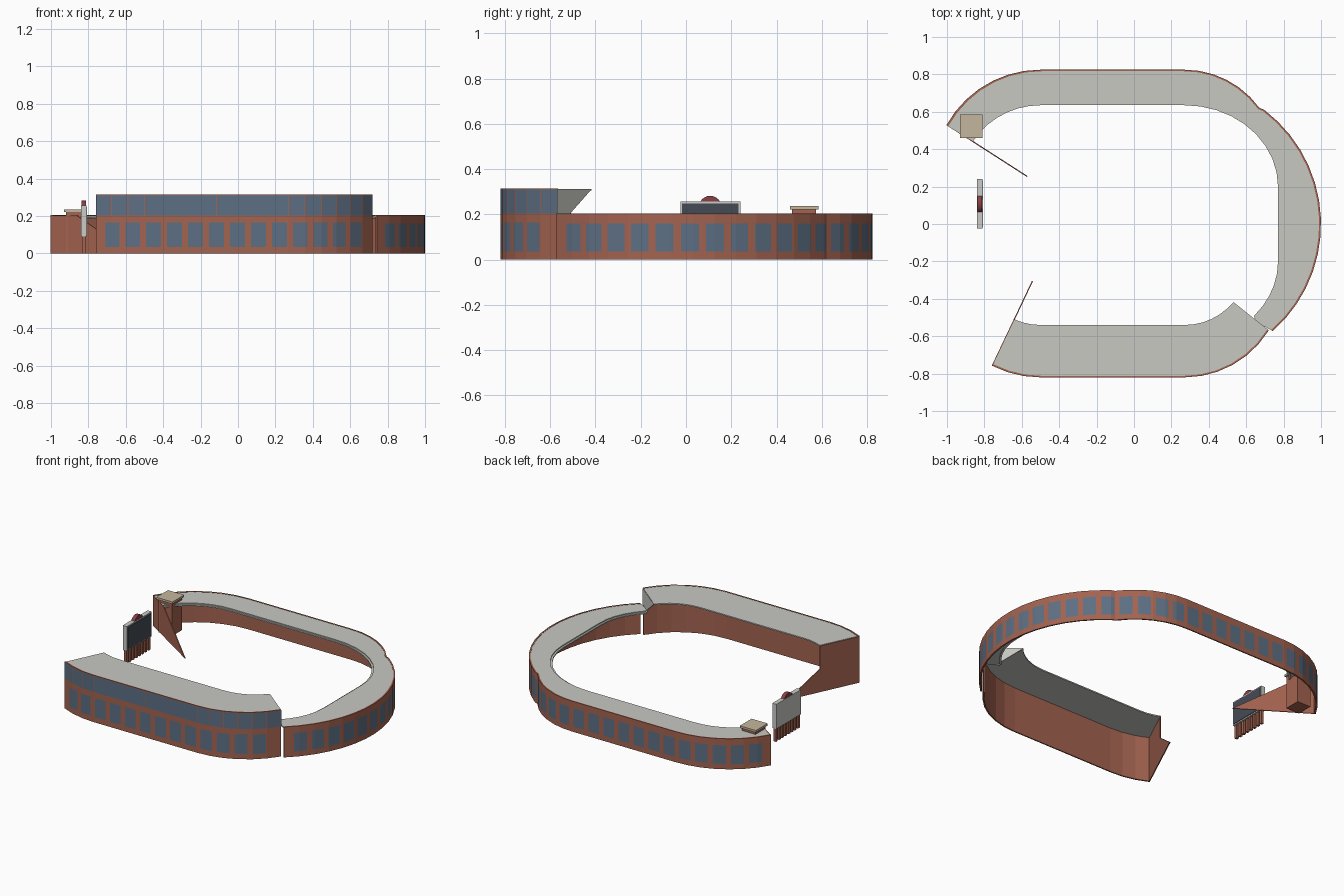
import bpy, bmesh
from math import cos, sin, radians
from mathutils import Vector

cube = bpy.data.objects.get("Cube")
if cube:
    bpy.data.objects.remove(cube, do_unlink=True)


def material(name, rgb):
    m = bpy.data.materials.new(name)
    m.use_nodes = True
    m.diffuse_color = (*rgb, 1)
    m.node_tree.nodes["Principled BSDF"].inputs["Base Color"].default_value = (*rgb, 1)
    return m


brick = material("brick", (0.37, 0.125, 0.08))
glass = material("glass", (0.11, 0.16, 0.23))
concrete = material("concrete", (0.58, 0.58, 0.54))
tan = material("tan", (0.55, 0.47, 0.34))
white = material("off_white", (0.6, 0.6, 0.58))
slate = material("slate", (0.06, 0.07, 0.09))
red = material("dark_red", (0.25, 0.05, 0.06))


def finish(name, bm, *mats):
    bmesh.ops.recalc_face_normals(bm, faces=bm.faces)
    me = bpy.data.meshes.new(name)
    bm.to_mesh(me)
    bm.free()
    for m in mats:
        me.materials.append(m)
    ob = bpy.data.objects.new(name, me)
    bpy.context.collection.objects.link(ob)
    return ob


def arc(cx, cy, rx, ry, a0, a1, n):
    angles = [radians(a0 + (a1 - a0) * i / n) for i in range(n + 1)]
    return [Vector((cx + rx * cos(a), cy + ry * sin(a))) for a in angles]


def scaled(path, k):
    return [p * k for p in path]


def wall(name, path, zs, mid, window_row, band_row=None):
    """Thin wall along a path, with windows cut at an even pitch from mid."""
    lengths = [0]
    for a, b in zip(path, path[1:]):
        lengths.append(lengths[-1] + (b - a).length)
    total = lengths[-1]

    def at(s):
        for i in range(len(path) - 1):
            if s <= lengths[i + 1] + 1e-6:
                t = (s - lengths[i]) / (lengths[i + 1] - lengths[i])
                return path[i].lerp(path[i + 1], t)
        return path[-1]

    s0 = lengths[mid] + (lengths[mid + 1] - lengths[mid]) / 2
    pitch, half, seam = 0.112, 0.04, 0.0025
    windows = [s0 + k * pitch for k in range(-30, 31)
               if half < s0 + k * pitch < total - half]
    seams = lengths[1:-1] + [s0] if band_row else []
    cuts = lengths + [w + d for w in windows for d in (-half, half)]
    cuts += [s + d for s in seams for d in (-seam, seam)]
    cuts = sorted({round(c, 4) for c in cuts if -1e-6 <= c <= total})

    bm = bmesh.new()
    cols = []
    for s in cuts:
        p = at(s)
        out = [bm.verts.new((p.x, p.y, z)) for z in zs]
        q = p * 0.99
        inn = [bm.verts.new((q.x, q.y, z)) for z in (zs[0], zs[-1])]
        cols.append(out + inn[::-1])
    count = len(cols[0])
    for i in range(len(cols) - 1):
        s = (cuts[i] + cuts[i + 1]) / 2
        for r in range(count):
            n = (r + 1) % count
            f = bm.faces.new((cols[i][r], cols[i + 1][r], cols[i + 1][n], cols[i][n]))
            in_window = r == window_row and any(abs(s - w) < half for w in windows)
            in_band = r == band_row and all(abs(s - w) > seam for w in seams)
            f.material_index = int(in_window or in_band)
    bm.faces.new(cols[0])
    bm.faces.new(cols[-1][::-1])
    finish(name, bm, brick, glass)


def slab(name, outer, inner, z, depth, mat):
    """Flat band between two paths."""
    bm = bmesh.new()
    f = bm.faces.new([bm.verts.new((p.x, p.y, z)) for p in outer + inner[::-1]])
    ext = bmesh.ops.extrude_face_region(bm, geom=[f])
    verts = [v for v in ext["geom"] if isinstance(v, bmesh.types.BMVert)]
    bmesh.ops.translate(bm, verts=verts, vec=(0, 0, -depth))
    bmesh.ops.triangulate(bm, faces=[g for g in bm.faces if len(g.verts) > 4])
    finish(name, bm, mat)


def end_panel(name, start, end, profile, mat):
    """Upright panel: profile is (distance along start-end, height)."""
    a, b = Vector(start), Vector(end)
    d = (b - a).normalized()
    side = Vector((-d.y, d.x)) * 0.003
    bm = bmesh.new()
    loops = []
    for k in (-1, 1):
        pts = [(a + d * t + side * k, z) for t, z in profile]
        loops.append([bm.verts.new((p.x, p.y, z)) for p, z in pts])
        bm.faces.new(loops[-1])
    n = len(profile)
    for i in range(n):
        j = (i + 1) % n
        bm.faces.new((loops[0][i], loops[0][j], loops[1][j], loops[1][i]))
    finish(name, bm, mat)


def box(name, lo, hi, mat):
    bm = bmesh.new()
    bmesh.ops.create_cube(bm, size=1)
    lo, hi = Vector(lo), Vector(hi)
    for v in bm.verts:
        v.co = (lo + hi) / 2 + v.co * (hi - lo)
    return finish(name, bm, mat)


# Low stand: back wing and curved side wing
back = arc(-0.5, 0.25, 0.575, 0.575, 151, 90, 7)
mid_back = len(back) - 1
low_outer = back + arc(0.27, 0.33, 0.495, 0.495, 90, 36, 6) + arc(0.235, 0, 0.765, 0.765, 53, -48.5, 14)
low_inner = (arc(-0.5, 0.2, 0.435, 0.435, 146, 90, 7)
             + arc(0.27, 0.2, 0.5, 0.435, 90, 0, 9)
             + arc(0.27, -0.2, 0.5, 0.435, 0, -42, 5) + [Vector((0.65, -0.52))])
wall("low_stand_wall", low_outer, [0, 0.035, 0.16, 0.205], mid_back, 1)
slab("low_stand_roof", scaled(low_outer, 0.993), scaled(low_inner, 1.015), 0.203, 0.008, concrete)
slab("low_stand_roof_lip", scaled(low_inner, 1.015), low_inner, 0.196, 0.008, concrete)

# Tall stand along the front
front = arc(-0.5, -0.25, 0.57, 0.57, 243, 270, 3)
tall_outer = front + arc(0.27, -0.29, 0.53, 0.53, -90, -32, 6)
tall_inner = arc(-0.5, -0.2, 0.34, 0.34, 246, 270, 3) + arc(0.27, -0.2, 0.34, 0.34, -90, -40, 6)
wall("tall_stand_wall", tall_outer, [0, 0.035, 0.165, 0.203, 0.309, 0.315], len(front) - 1, 1, 3)
slab("tall_stand_roof", scaled(tall_outer, 0.993), tall_inner, 0.313, 0.008, concrete)

# Panels closing the stand ends
end_panel("low_stand_end", (-1, 0.53), (-0.86, 0.44),
          [(0, 0), (0.51, 0), (0.166, 0.203), (0, 0.203)], brick)
end_panel("tall_stand_end", (-0.757, -0.757), (-0.64, -0.51),
          [(0, 0), (0.5, 0), (0.275, 0.155), (0.275, 0.31), (0, 0.31)], brick)
end_panel("roof_step_panel", (0.718, -0.57), (0.53, -0.42),
          [(0, 0.2), (0.085, 0.2), (0.24, 0.31), (0, 0.31)], concrete)

# Stair tower with cap
box("stair_tower", (-0.92, 0.468, 0), (-0.82, 0.575, 0.222), brick)
box("stair_tower_cap", (-0.93, 0.46, 0.222), (-0.81, 0.585, 0.236), tan)

# Scoreboard on a row of posts
box("board", (-0.84, -0.025, 0.09), (-0.81, 0.24, 0.256), white)
box("board_screen", (-0.81, -0.018, 0.098), (-0.806, 0.233, 0.248), slate)
for i in range(8):
    y = -0.018 + i * 0.0335
    box(f"board_post_{i + 1}", (-0.834, y, 0), (-0.816, y + 0.018, 0.09), brick)
bpy.ops.mesh.primitive_cylinder_add(vertices=24, radius=0.05, depth=0.026,
                                    location=(-0.825, 0.107, 0.232), rotation=(0, radians(90), 0))
arch = bpy.context.object
arch.name = "board_arch"
arch.data.materials.append(red)
